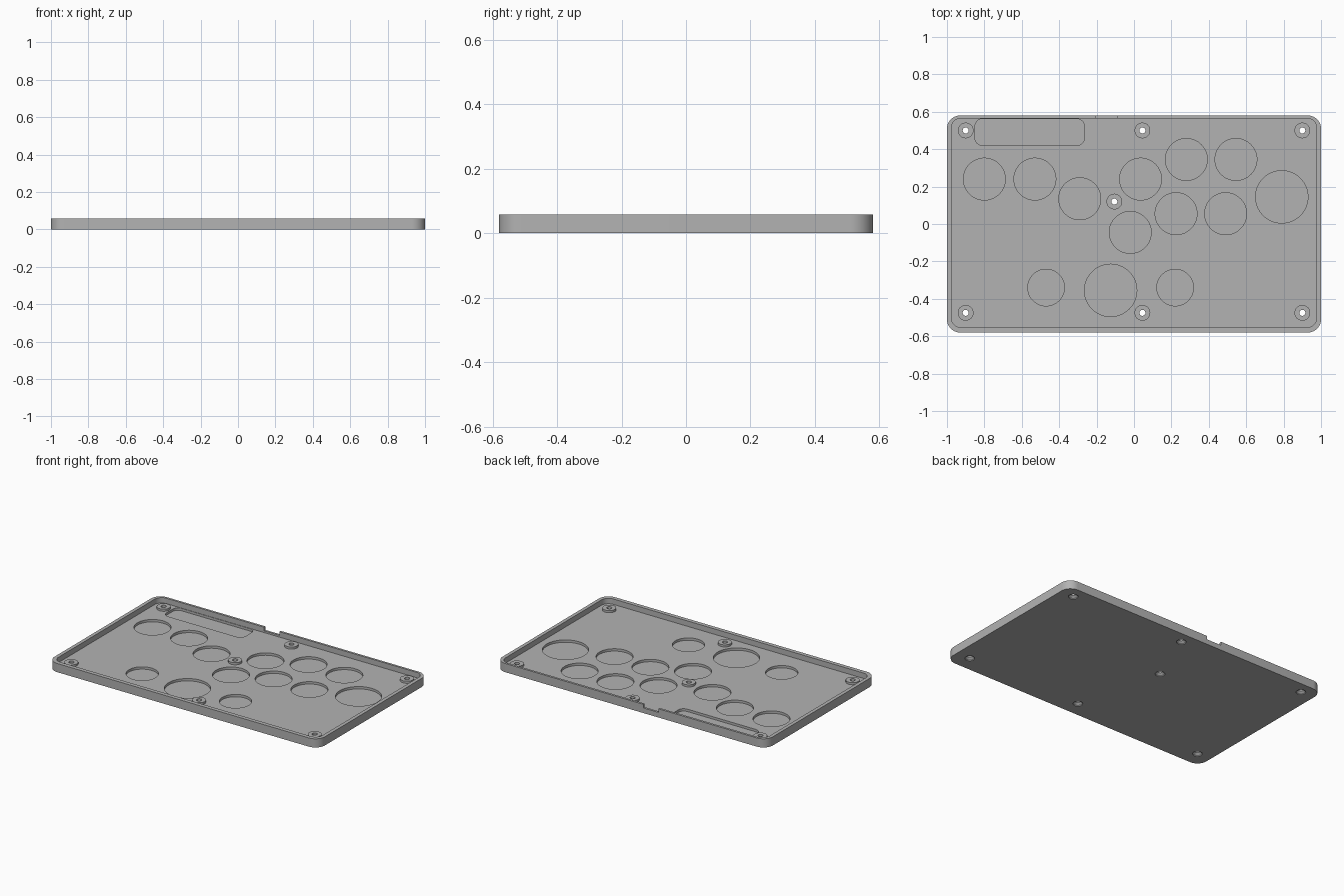
import bpy, bmesh, math

cube = bpy.data.objects.get("Cube")
if cube:
    bpy.data.objects.remove(cube, do_unlink=True)

grey = bpy.data.materials.new("plain grey")
grey.use_nodes = True
colour = (0.45, 0.45, 0.45, 1)
grey.diffuse_color = colour
grey.node_tree.nodes["Principled BSDF"].inputs["Base Color"].default_value = colour

HEIGHT, FLOOR, RECESS, BOSS = 0.058, 0.022, 0.006, 0.036


def loft(name, rings):
    """Solid through a stack of matching closed rings of points."""
    bm = bmesh.new()
    loops = [[bm.verts.new(p) for p in ring] for ring in rings]
    n = len(loops[0])
    for a, b in zip(loops, loops[1:]):
        for i in range(n):
            j = (i + 1) % n
            bm.faces.new((a[i], a[j], b[j], b[i]))
    bm.faces.new(loops[0][::-1])
    bm.faces.new(loops[-1])
    mesh = bpy.data.meshes.new(name)
    bm.to_mesh(mesh)
    bm.free()
    mesh.materials.append(grey)
    obj = bpy.data.objects.new(name, mesh)
    bpy.context.collection.objects.link(obj)
    return obj


def rounded_box(name, x0, x1, y0, y1, z0, z1, r):
    outline = []
    corners = ((x1 - r, y1 - r), (x0 + r, y1 - r), (x0 + r, y0 + r), (x1 - r, y0 + r))
    for k, (cx, cy) in enumerate(corners):
        for s in range(13):
            a = math.pi / 2 * (k + s / 12)
            outline.append((cx + r * math.cos(a), cy + r * math.sin(a)))
    return loft(name, [[(x, y, z) for x, y in outline] for z in (z0, z1)])


def turned(name, x, y, profile, sides=32):
    """Round solid from (radius, height) pairs, bottom to top."""
    angles = [2 * math.pi * i / sides for i in range(sides)]
    return loft(name, [[(x + r * math.cos(a), y + r * math.sin(a), z) for a in angles]
                       for r, z in profile])


def combine(body, others, operation):
    """Boolean each helper into the body and remove the helper."""
    for other in others:
        other.hide_render = True
        mod = body.modifiers.new(operation.title(), "BOOLEAN")
        mod.operation, mod.object, mod.solver = operation, other, "EXACT"
        bpy.context.view_layer.objects.active = body
        bpy.ops.object.modifier_apply(modifier=mod.name)
        bpy.data.objects.remove(other, do_unlink=True)


# Outer case, hollowed to leave the floor and rim
case = rounded_box("case_tray", -1, 1, -0.58, 0.58, 0, HEIGHT, 0.07)
cuts = [rounded_box("cavity", -0.976, 0.976, -0.553, 0.565, FLOOR, 0.1, 0.05)]

# Round button recesses, grouped by radius
buttons = {
    0.112: ((-0.80, 0.24), (-0.53, 0.24), (-0.29, 0.135), (0.035, 0.24), (0.28, 0.345),
            (0.545, 0.345), (0.225, 0.055), (0.49, 0.055), (-0.02, -0.045)),
    0.14: ((0.79, 0.145), (-0.125, -0.355)),
    0.098: ((-0.47, -0.34), (0.22, -0.34)),
}
for radius, places in buttons.items():
    for x, y in places:
        cuts.append(turned("button_recess", x, y, ((radius, RECESS), (radius, 0.1)), 64))

# Long recess and cable notch along the back
cuts.append(rounded_box("long_recess", -0.85, -0.265, 0.42, 0.562, RECESS, 0.1, 0.04))
cuts.append(rounded_box("cable_notch", -0.203, -0.09, 0.55, 0.65, 0.034, 0.1, 0.002))
combine(case, cuts, "DIFFERENCE")

# Screw bosses with countersunk holes
screws = [(x, y) for x in (-0.9, 0.045, 0.9) for y in (0.5, -0.475)] + [(-0.105, 0.12)]
combine(case, [turned("boss", x, y, ((0.042, 0.012), (0.042, BOSS))) for x, y in screws], "UNION")
hole = ((0.03, -0.01), (0.03, 0.006), (0.016, 0.018), (0.016, 0.1))
combine(case, [turned("screw_hole", x, y, hole) for x, y in screws], "DIFFERENCE")

bpy.ops.object.select_all(action="DESELECT")
case.select_set(True)
bpy.context.view_layer.objects.active = case
bpy.ops.object.shade_smooth_by_angle(angle=math.radians(30))
